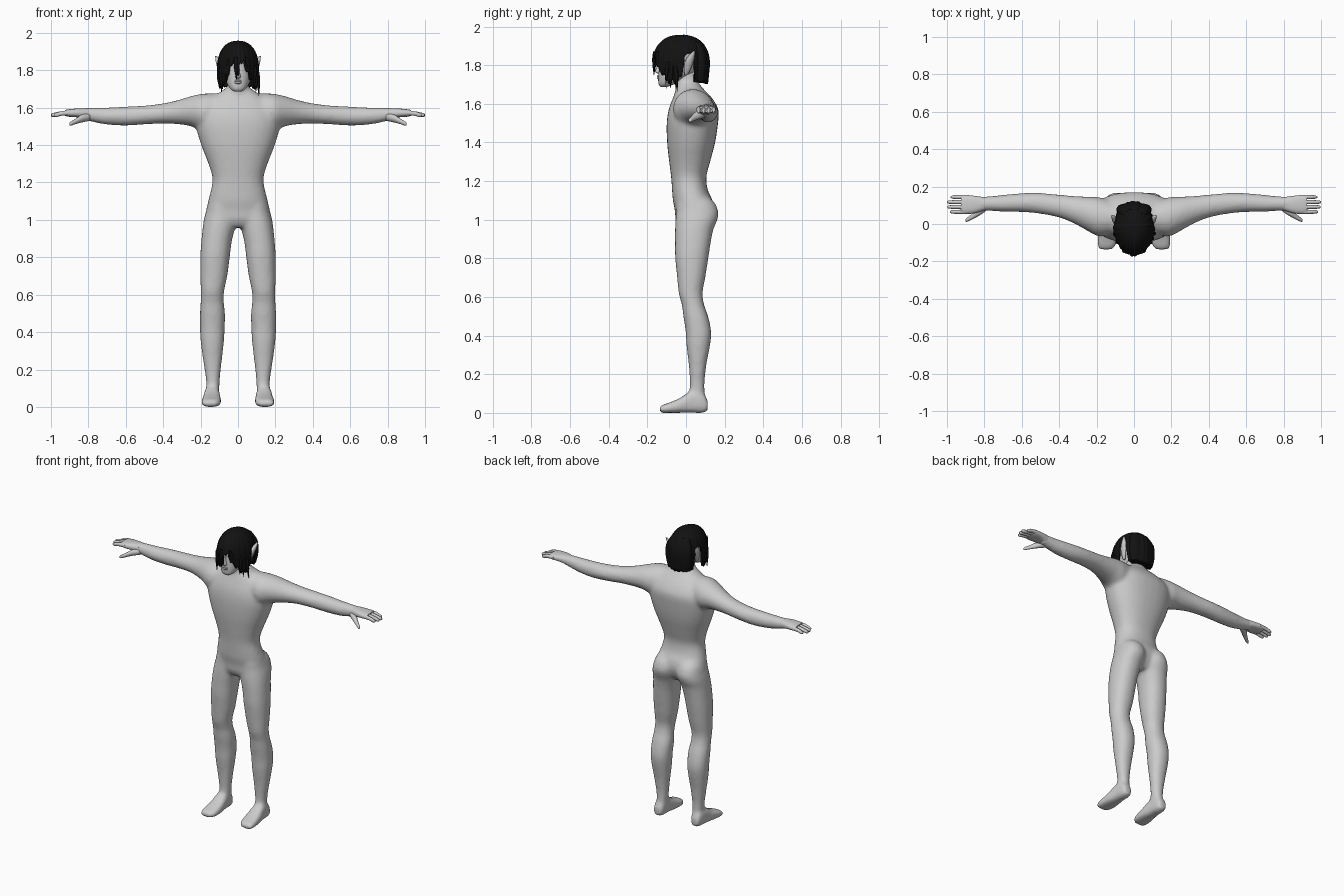
import bpy, bmesh, math


def material(name, rgb):
    m = bpy.data.materials.new(name)
    m.diffuse_color = (*rgb, 1)
    return m


SKIN = material("grey_skin", (0.6, 0.6, 0.6))
BLACK = material("black_hair", (0.006, 0.006, 0.006))


def smooth_rings(rings, steps):
    """Catmull-Rom interpolation between section rings."""
    out = []
    for i in range(len(rings) - 1):
        p = [rings[max(0, min(len(rings) - 1, i + k))] for k in (-1, 0, 1, 2)]
        for s in range(steps):
            t = s / steps
            out.append([0.5 * (2 * b + (c - a) * t + (2 * a - 5 * b + 4 * c - d) * t * t
                               + (3 * b - a - 3 * c + d) * t ** 3) for a, b, c, d in zip(*p)])
    return out + [list(rings[-1])]


def loft(bm, rings, axis="z", sides=(1,), e=2.0, n=24, steps=3):
    """Rings are (t, u0, u1, v0, v1): position on the axis and the section's extents."""
    for side in sides:
        loops = []
        for t, u0, u1, v0, v1 in smooth_rings(rings, steps):
            loop = []
            for k in range(n):
                c, s = math.cos(2 * math.pi * k / n), math.sin(2 * math.pi * k / n)
                u = (u0 + u1) / 2 + (u1 - u0) / 2 * math.copysign(abs(c) ** (2 / e), c)
                v = (v0 + v1) / 2 + (v1 - v0) / 2 * math.copysign(abs(s) ** (2 / e), s)
                x, y, z = {"z": (u, v, t), "x": (t, u, v), "y": (u, t, v)}[axis]
                loop.append(bm.verts.new((x * side, y, z)))
            loops.append(loop)
        for a, b in zip(loops, loops[1:]):
            for k in range(n):
                bm.faces.new((a[k], a[(k + 1) % n], b[(k + 1) % n], b[k]))
        bm.faces.new(loops[0])
        bm.faces.new(loops[-1])


def finish(name, bm, mat, angle=60):
    bmesh.ops.recalc_face_normals(bm, faces=bm.faces)
    me = bpy.data.meshes.new(name)
    bm.to_mesh(me)
    bm.free()
    me.materials.append(mat)
    ob = bpy.data.objects.new(name, me)
    bpy.context.collection.objects.link(ob)
    bpy.ops.object.select_all(action="DESELECT")
    ob.select_set(True)
    bpy.context.view_layer.objects.active = ob
    bpy.ops.object.shade_smooth_by_angle(angle=math.radians(angle))
    return ob


BOTH = (1, -1)

# Body: torso, neck, legs, feet and arms fused into one skin
bm = bmesh.new()
torso = [(0.96, 0.09, -0.03, 0.10), (1.0, 0.165, -0.053, 0.13), (1.05, 0.168, -0.058, 0.145),
         (1.1, 0.16, -0.068, 0.138), (1.15, 0.147, -0.072, 0.114), (1.22, 0.136, -0.077, 0.105),
         (1.3, 0.158, -0.087, 0.125), (1.4, 0.197, -0.098, 0.151), (1.5, 0.225, -0.1, 0.166),
         (1.57, 0.222, -0.09, 0.168), (1.63, 0.18, -0.068, 0.135), (1.68, 0.1, -0.048, 0.088),
         (1.71, 0.06, -0.04, 0.065)]
loft(bm, [(z, -w, w, f, b) for z, w, f, b in torso], e=2.3, n=32)
loft(bm, [(1.58, -.07, .07, -.05, .09), (1.68, -.056, .056, -.056, .068),
          (1.78, -.052, .052, -.07, .06)])
loft(bm, [(1.13, .04, .13, -.03, .10), (1.09, .01, .16, -.05, .148), (1.04, .003, .173, -.052, .168),
          (1.0, .006, .183, -.055, .163), (.95, .018, .19, -.057, .142), (.88, .034, .197, -.057, .128),
          (.8, .044, .202, -.056, .116), (.7, .057, .202, -.046, .1), (.62, .074, .199, -.038, .086),
          (.56, .076, .2, -.022, .094), (.5, .069, .204, -.014, .115), (.42, .071, .204, -.002, .131),
          (.35, .075, .2, .002, .125), (.25, .086, .187, .014, .106), (.15, .097, .172, .02, .096),
          (.08, .1, .168, .015, .1), (.03, .105, .17, .02, .1)], sides=BOTH, e=2.2)
loft(bm, [(.113, .115, .165, .012, .06), (.09, .104, .174, 0, .1), (.03, .099, .18, 0, .115),
          (-.03, .091, .19, 0, .078), (-.09, .09, .197, 0, .052), (-.125, .103, .193, 0, .04),
          (-.138, .12, .178, .006, .028)], axis="y", sides=BOTH, e=2.8)
loft(bm, [(.08, -.04, .11, 1.5, 1.675), (.18, -.068, .142, 1.475, 1.676), (.25, -.036, .146, 1.5, 1.662),
          (.32, .002, .15, 1.511, 1.641), (.4, .034, .157, 1.515, 1.623), (.5, .054, .166, 1.51, 1.611),
          (.6, .064, .165, 1.504, 1.606), (.7, .065, .156, 1.509, 1.601), (.78, .07, .148, 1.524, 1.6),
          (.84, .068, .146, 1.54, 1.597)], axis="x", sides=BOTH)
body = finish("body", bm, SKIN)
rm = body.modifiers.new("fuse", "REMESH")
rm.mode = "VOXEL"
rm.voxel_size = 0.011
rm.use_smooth_shade = True
sm = body.modifiers.new("soften", "SMOOTH")
sm.factor = 0.5
sm.iterations = 8

# Hands: palm, four fingers, thumb
bm = bmesh.new()
loft(bm, [(.8, .073, .143, 1.535, 1.596), (.85, .058, .15, 1.547, 1.596), (.9, .053, .155, 1.551, 1.592),
          (.925, .058, .152, 1.556, 1.588)], axis="x", sides=BOTH, e=2.5)
for y, tip in ((.144, .98), (.117, 1.0), (.091, .998), (.065, .985)):
    loft(bm, [(.89, y - .012, y + .012, 1.56, 1.586), (.94, y - .011, y + .011, 1.557, 1.582),
              (tip - .012, y - .009, y + .009, 1.55, 1.572), (tip, y - .004, y + .004, 1.555, 1.565)],
         axis="x", sides=BOTH, n=10)
loft(bm, [(.79, .07, .115, 1.53, 1.57), (.83, .043, .09, 1.522, 1.565), (.865, .025, .055, 1.513, 1.543),
          (.893, .012, .033, 1.504, 1.526), (.902, .014, .024, 1.506, 1.517)],
     axis="x", sides=BOTH, n=12)
finish("hands", bm, SKIN)

# Head with nose and lips
bm = bmesh.new()
head = [(1.687, .02, -.13, -.1), (1.7, .04, -.141, -.065), (1.73, .06, -.144, .0), (1.77, .074, -.142, .055),
        (1.82, .084, -.139, .083), (1.87, .088, -.142, .09), (1.915, .07, -.115, .07), (1.935, .03, -.06, .03)]
loft(bm, [(z, -w, w, f, b) for z, w, f, b in head], e=2.2, n=32)
loft(bm, [(1.757, -.012, .012, -.145, -.12), (1.766, -.015, .015, -.161, -.12),
          (1.79, -.009, .009, -.152, -.12), (1.83, -.006, .006, -.142, -.12)], n=12)
loft(bm, [(1.727, -.015, .015, -.145, -.12), (1.733, -.022, .022, -.15, -.12),
          (1.739, -.02, .02, -.147, -.12), (1.745, -.022, .022, -.15, -.12),
          (1.75, -.01, .01, -.144, -.12)], n=12)
finish("head", bm, SKIN)

# Pointed ears
bm = bmesh.new()
loft(bm, [(1.75, .072, .086, -.008, .008), (1.775, .076, .098, -.01, .022), (1.81, .082, .11, -.008, .036),
          (1.84, .088, .118, .006, .044), (1.875, .112, .122, .038, .048)], sides=BOTH, n=12)
finish("ears", bm, SKIN)

# Hair shell: lower edge follows a hairline around the head (degrees from the front, height)
HAIRLINE = [(0, 1.77), (9, 1.85), (20, 1.845), (33, 1.79), (48, 1.755), (62, 1.715), (80, 1.71),
            (92, 1.74), (97, 1.85), (112, 1.87), (118, 1.8), (122, 1.715), (180, 1.705)]


def hairline(deg):
    for (a, za), (b, zb) in zip(HAIRLINE, HAIRLINE[1:]):
        if deg <= b:
            return za + (zb - za) * (deg - a) / (b - a)
    return HAIRLINE[-1][1]


N, ROWS = 144, 16
bm = bmesh.new()
top = bm.verts.new((0, -.01, 1.958))
loops = []
for r in range(1, ROWS + 1):
    loop = []
    for k in range(N):
        phi = 2 * math.pi * k / N
        deg = min(math.degrees(phi), 360 - math.degrees(phi))
        jag = (0.014 if deg < 92 else 0.004) * math.sin(phi * 22)
        s = r / ROWS
        z = 1.958 + (hairline(deg) + jag - 1.958) * s ** 1.6
        q = max(0.0, (z - 1.8) / 0.158)
        f = (1 - q ** 2.3) ** (1 / 2.3) if z > 1.8 else 1 - 0.7 * (1.8 - z)
        f *= 1 + 0.012 * math.sin(phi * 22)
        y = -.025 - .148 * f * math.cos(phi)
        x = .112 * f * math.sin(phi) * (1 - 0.12 * max(0, math.cos(phi)))
        loop.append(bm.verts.new((x, y, z)))
    loops.append(loop)
for k in range(N):
    bm.faces.new((top, loops[0][k], loops[0][(k + 1) % N]))
    for a, b in zip(loops, loops[1:]):
        bm.faces.new((a[k], b[k], b[(k + 1) % N], a[(k + 1) % N]))
hair = finish("hair", bm, BLACK)
so = hair.modifiers.new("thickness", "SOLIDIFY")
so.thickness = 0.012
so.offset = -1

# Hair mass filling the nape
bm = bmesh.new()
loft(bm, [(1.712, -.08, .08, .035, .104), (1.78, -.093, .093, .04, .112), (1.86, -.09, .09, .04, .108),
          (1.92, -.06, .06, .03, .08)], e=2.6)
finish("nape_hair", bm, BLACK)

# Loose locks: root (x, y, z), tip (x, y, z), half width
bm = bmesh.new()
LOCKS = [((-.012, -.162, 1.87), (-.008, -.166, 1.70 + .05), .017),
         ((.045, -.15, 1.87), (.066, -.135, 1.765), .014),
         ((-.05, -.148, 1.86), (-.062, -.135, 1.73), .015),
         ((.092, -.095, 1.82), (.085, -.105, 1.70), .014),
         ((-.092, -.095, 1.82), (-.088, -.1, 1.68), .014),
         ((.105, -.055, 1.8), (.112, -.045, 1.665), .015),
         ((-.105, -.055, 1.8), (-.098, -.05, 1.70), .015),
         ((.1, -.075, 1.8), (.095, -.08, 1.68), .014)]
for root, tip, w in LOCKS:
    rings = []
    for t, g in ((0, .7), (.3, 1), (.65, .7), (1, .08)):
        x, y, z = [a + (b - a) * t for a, b in zip(root, tip)]
        rings.append((z, x - w * g * .7, x + w * g * .7, y - w * g * .7, y + w * g * .7))
    loft(bm, rings, n=8)
finish("hair_locks", bm, BLACK)
